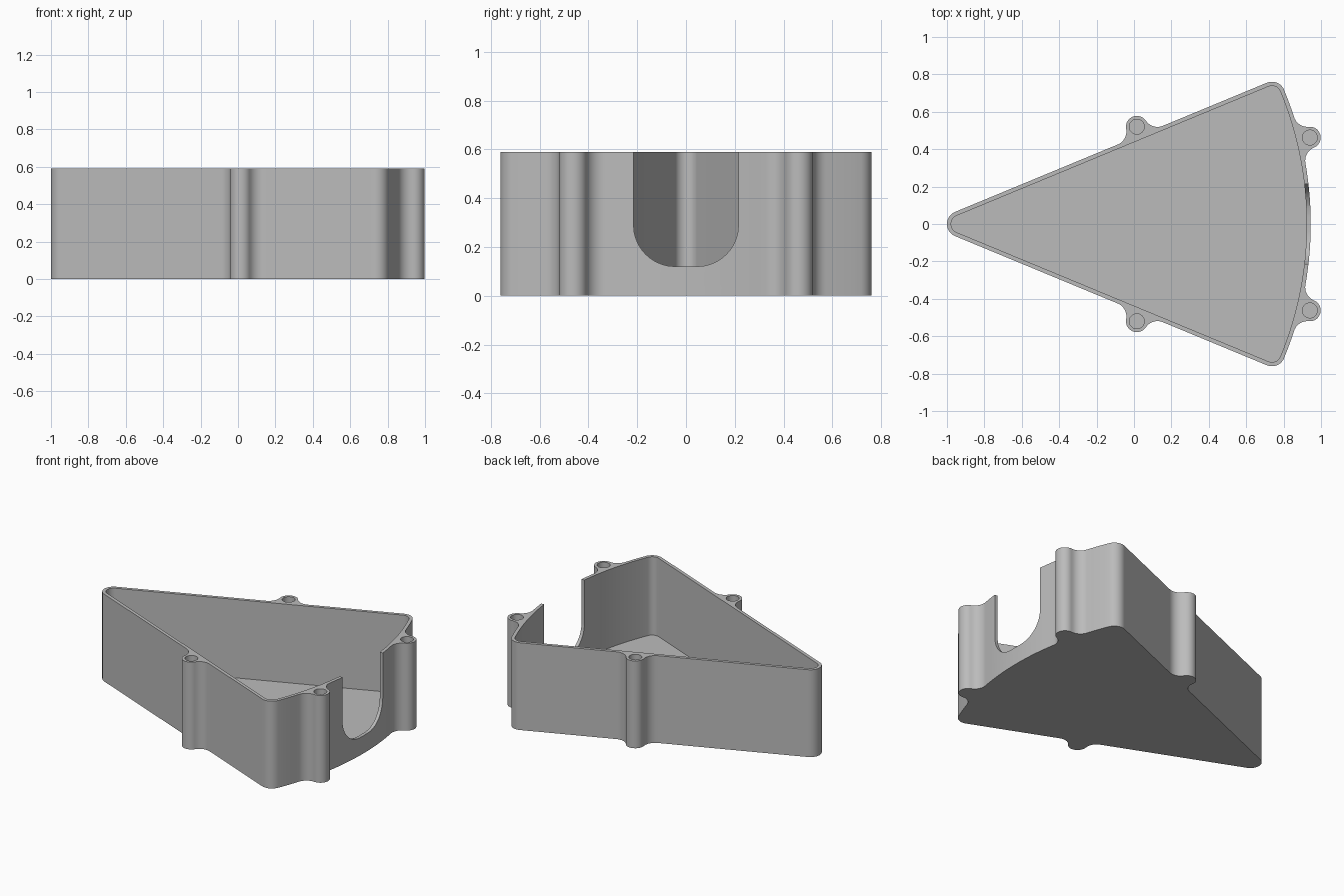
import bpy, bmesh
from math import atan2, cos, sin, sqrt, pi, acos, ceil
from mathutils import Vector as V

if "Cube" in bpy.data.objects:
    bpy.data.objects.remove(bpy.data.objects["Cube"])

HEIGHT, FLOOR, WALL = 0.59, 0.06, 0.022
APEX, HALF = V((-0.93, 0)), pi / 8          # wedge centre and half angle
ROUND, RADIUS = 0.07, 1.875                 # corner rounding, curved end radius
BOSS, FILLET, HOLE = 0.058, 0.075, 0.04
SIDE_BOSS, END_BOSS = V((0.015, 0.52)), V((0.94, 0.462))
along = V((cos(HALF), sin(HALF)))
normal = V((-sin(HALF), cos(HALF)))
CW, CCW = -1, 1

grey = bpy.data.materials.new("plain grey")
grey.use_nodes = True
grey.diffuse_color = (0.5, 0.5, 0.5, 1)
grey.node_tree.nodes["Principled BSDF"].inputs["Base Color"].default_value = grey.diffuse_color


def arc(centre, radius, start, end, turn):
    """Arc points from the direction of start to the direction of end."""
    a, b = (atan2(p.y - centre.y, p.x - centre.x) for p in (start, end))
    sweep = ((b - a) * turn) % (2 * pi)
    n = max(4, ceil(sweep / 0.16), ceil(sweep * radius / 0.05))
    return [centre + radius * V((cos(a + turn * sweep * i / n), sin(a + turn * sweep * i / n)))
            for i in range(n + 1)]


def mirrored(half):
    """Close a half outline across the x axis."""
    clean = [half[0]]
    clean += [p for q, p in zip(half, half[1:]) if (p - q).length > 1e-5]
    return clean + [V((p.x, -p.y)) for p in reversed(clean[1:-1])]


def prism(name, points, direction):
    """Extrude a flat 3D outline into a solid."""
    bm = bmesh.new()
    face = bm.faces.new([bm.verts.new(p) for p in points])
    top = bmesh.ops.extrude_face_region(bm, geom=[face])
    verts = [v for v in top["geom"] if isinstance(v, bmesh.types.BMVert)]
    bmesh.ops.translate(bm, verts=verts, vec=direction)
    bmesh.ops.recalc_face_normals(bm, faces=bm.faces)
    mesh = bpy.data.meshes.new(name)
    bm.to_mesh(mesh)
    bm.free()
    mesh.materials.append(grey)
    obj = bpy.data.objects.new(name, mesh)
    bpy.context.collection.objects.link(obj)
    return obj


def upright(name, outline, low, high):
    return prism(name, [(p.x, p.y, low) for p in outline], (0, 0, high - low))


# Outer outline: tip, side boss, corner, end boss, curved end
gap = (SIDE_BOSS - APEX).dot(normal) - ROUND
reach = sqrt((BOSS + FILLET) ** 2 - (FILLET - gap) ** 2)
f1, f2 = (SIDE_BOSS + normal * (FILLET - gap) + along * s * reach for s in (-1, 1))

to_boss = END_BOSS - APEX
dist, far = to_boss.length, RADIUS + FILLET
swing = acos((dist ** 2 + far ** 2 - (BOSS + FILLET) ** 2) / (2 * dist * far))
bearing = atan2(to_boss.y, to_boss.x)
f3, f4 = (APEX + far * V((cos(bearing + s * swing), sin(bearing + s * swing))) for s in (1, -1))

corner = APEX + along * (RADIUS - ROUND)
back, ahead = APEX - V((1, 0)), APEX + V((1, 0))
outer = (arc(APEX, ROUND, back, APEX + normal, CW)
         + arc(f1, FILLET, f1 - normal, SIDE_BOSS, CCW)
         + arc(SIDE_BOSS, BOSS, f1, f2, CW)
         + arc(f2, FILLET, SIDE_BOSS, f2 - normal, CCW)
         + arc(corner, ROUND, corner + normal, corner + along, CW)
         + arc(APEX, RADIUS, corner, f3, CW)
         + arc(f3, FILLET, APEX, END_BOSS, CCW)
         + arc(END_BOSS, BOSS, f3, f4, CW)
         + arc(f4, FILLET, END_BOSS, APEX, CCW)
         + arc(APEX, RADIUS, f4, ahead, CW))
housing = upright("wedge_housing", mirrored(outer), 0, HEIGHT)

# Cavity cutter
inner = (arc(APEX, ROUND - WALL, back, APEX + normal, CW)
         + arc(corner, ROUND - WALL, corner + normal, corner + along, CW)
         + arc(APEX, RADIUS - WALL, corner, ahead, CW))
cutters = [upright("cavity_cutter", mirrored(inner), FLOOR, HEIGHT + 0.1)]

# Blind screw hole cutters
for boss in (SIDE_BOSS, END_BOSS):
    for side in (1, -1):
        c = V((boss.x, boss.y * side))
        ring = [c + HOLE * V((cos(i * pi / 16), sin(i * pi / 16))) for i in range(32)]
        cutters.append(upright("screw_hole_cutter", ring, FLOOR, HEIGHT + 0.1))

# Rounded notch cutter through the curved end
NOTCH, SILL, BEND = 0.215, 0.12, 0.17
pivot = V((NOTCH - BEND, SILL + BEND))
right = [V((NOTCH, HEIGHT + 0.1))] + arc(pivot, BEND, pivot + V((1, 0)), pivot - V((0, 1)), CW)
notch = right + [V((-p.x, p.y)) for p in reversed(right)]
cutters.append(prism("notch_cutter", [(0.75, p.x, p.y) for p in notch], (0.4, 0, 0)))

# Cut everything out and bake the result
for cutter in cutters:
    cutter.hide_render = True
    cut = housing.modifiers.new(cutter.name, "BOOLEAN")
    cut.operation, cut.solver, cut.object = "DIFFERENCE", "EXACT", cutter
bpy.context.view_layer.update()
graph = bpy.context.evaluated_depsgraph_get()
baked = bpy.data.meshes.new_from_object(housing.evaluated_get(graph))
housing.modifiers.clear()
housing.data = baked
for cutter in cutters:
    bpy.data.objects.remove(cutter)

bpy.ops.object.select_all(action="DESELECT")
housing.select_set(True)
bpy.context.view_layer.objects.active = housing
bpy.ops.object.shade_smooth_by_angle(angle=pi / 6)
